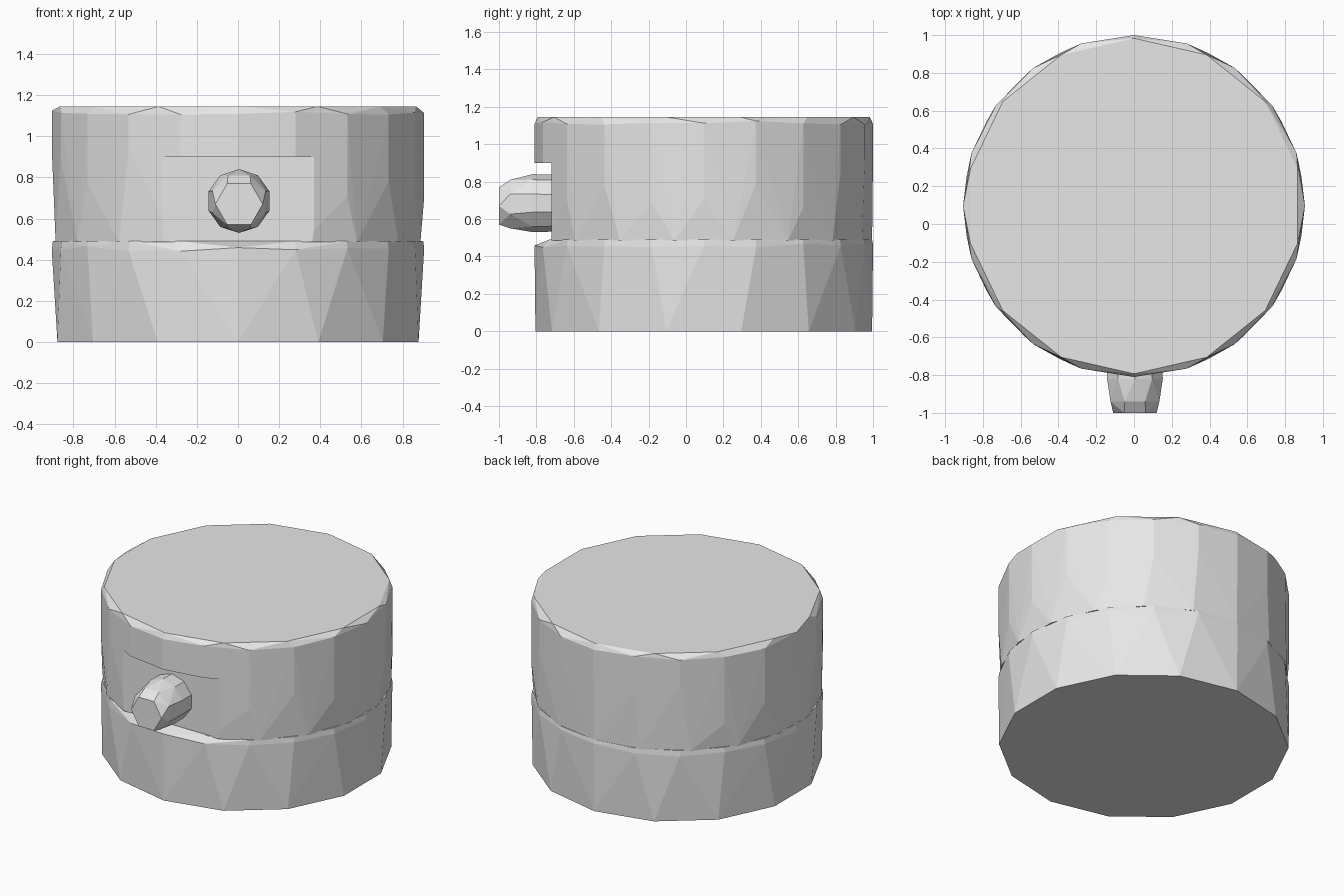
import bpy, bmesh, math, random

random.seed(4)
cube = bpy.data.objects.get("Cube")
if cube:
    bpy.data.objects.remove(cube, do_unlink=True)

grey = bpy.data.materials.new("plain_grey")
grey.use_nodes = True
colour = (0.8, 0.8, 0.8, 1)
grey.diffuse_color = colour
grey.node_tree.nodes["Principled BSDF"].inputs["Base Color"].default_value = colour

CENTRE_Y = 0.095
RADIUS = 0.905
FLAT_Y = -0.72


def ring(radius, z, sides, turn=0.0, wobble=0.0):
    """Points of a slightly uneven circle around the body axis."""
    points = []
    for i in range(sides):
        a = math.tau * (i + turn) / sides
        points.append((radius * math.cos(a), CENTRE_Y + radius * math.sin(a),
                       z + random.uniform(-wobble, wobble)))
    return points


def knob_ring(radius, y, sides, turn=0.0, z=0.685):
    """Points of a circle around the knob axis."""
    angles = [math.tau * (i + turn) / sides for i in range(sides)]
    return [(0.005 + radius * math.cos(a), y, z + radius * math.sin(a)) for a in angles]


def hull(name, points):
    """A faceted convex solid through the points."""
    bm = bmesh.new()
    verts = [bm.verts.new(p) for p in points]
    result = bmesh.ops.convex_hull(bm, input=verts)
    spare = [v for v in set(result["geom_interior"] + result["geom_unused"])
             if isinstance(v, bmesh.types.BMVert)]
    bmesh.ops.delete(bm, geom=spare, context="VERTS")
    bmesh.ops.dissolve_limit(bm, angle_limit=0.01, verts=bm.verts, edges=bm.edges)
    bmesh.ops.recalc_face_normals(bm, faces=bm.faces)
    mesh = bpy.data.meshes.new(name)
    bm.to_mesh(mesh)
    bm.free()
    mesh.materials.append(grey)
    obj = bpy.data.objects.new(name, mesh)
    bpy.context.collection.objects.link(obj)
    return obj


# Lower shell, its front rim sloping back to the flat recess
rim = [(x, max(y, FLAT_Y - 0.01), z) for x, y, z in ring(0.9, 0.49, 20)]
hull("lower_shell", ring(0.9, 0, 14, 0.5) + ring(RADIUS, 0.455, 20, 0, 0.015) + rim)

# Upper body with an uneven chamfer around the lid
upper = hull("upper_body", ring(0.9, 0.485, 18, 0.5)
             + ring(RADIUS, 0.8, 20, 0, 0.15)
             + ring(RADIUS, 1.115, 20, 0, 0.01)
             + ring(0.888, 1.145, 14, 0.5))

# Flat recess below the front lip
bpy.ops.mesh.primitive_cube_add(size=1, location=(0, FLAT_Y - 0.25, 0.65))
cutter = bpy.context.object
cutter.name = "recess_cutter"
cutter.dimensions = (1.2, 0.5, 0.5)
cutter.hide_render = True
cut = upper.modifiers.new("recess", "BOOLEAN")
cut.operation = "DIFFERENCE"
cut.solver = "EXACT"
cut.object = cutter
bpy.context.view_layer.objects.active = upper
bpy.ops.object.modifier_apply(modifier=cut.name)
bpy.data.objects.remove(cutter, do_unlink=True)

# Faceted front knob
hull("front_knob", knob_ring(0.152, -0.7, 10, 0.5) + knob_ring(0.155, -0.82, 10, 0.5)
     + knob_ring(0.14, -0.94, 8, 0.5, 0.68) + knob_ring(0.115, -1.0, 6, 0, 0.67))
